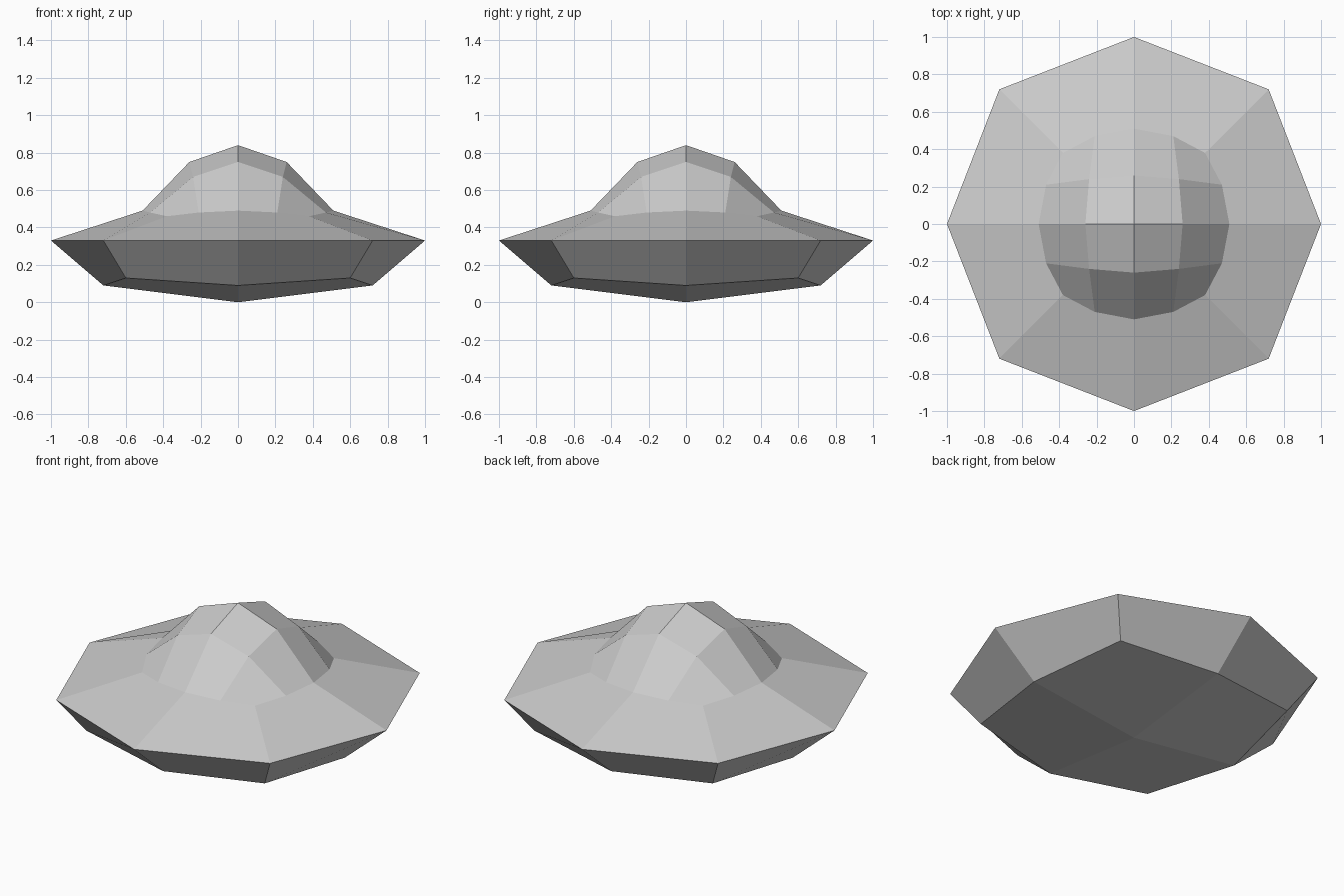
import bpy
import bmesh
from math import pi
from mathutils import Matrix, Vector

cube = bpy.data.objects.get("Cube")
if cube:
    bpy.data.objects.remove(cube, do_unlink=True)

grey = bpy.data.materials.new("light_grey")
grey.use_nodes = True
colour = (0.6, 0.6, 0.6, 1)
grey.diffuse_color = colour
grey.node_tree.nodes["Principled BSDF"].inputs["Base Color"].default_value = colour

# Key points of one quarter: from the +x axis, past the diagonal, to the +y axis
points = {
    "keel": (0, 0, 0),
    "base_x": (0.72, 0, 0.09), "base_corner": (0.6, 0.6, 0.13),
    "rim_x": (1, 0, 0.33), "rim_corner": (0.72, 0.72, 0.33),
    "foot_x": (0.51, 0, 0.49), "foot_side_x": (0.47, 0.21, 0.48),
    "foot_corner": (0.38, 0.38, 0.46),
    "cap_x": (0.26, 0, 0.75), "cap_corner": (0.24, 0.24, 0.67),
    "peak": (0, 0, 0.84),
}
# The other side of the diagonal swaps x and y
for name, (x, y, z) in list(points.items()):
    if name.endswith("_x"):
        points[name[:-1] + "y"] = (y, x, z)


def quarter_turned(name, faces):
    """Repeat the faces of one quarter around the vertical axis and weld them."""
    bm = bmesh.new()
    for turn in range(4):
        spin = Matrix.Rotation(turn * pi / 2, 3, 'Z')
        for face in faces:
            bm.faces.new([bm.verts.new(spin @ Vector(points[p])) for p in face.split()])
    bmesh.ops.remove_doubles(bm, verts=bm.verts, dist=0.001)
    mesh = bpy.data.meshes.new(name)
    bm.to_mesh(mesh)
    bm.free()
    mesh.materials.append(grey)
    obj = bpy.data.objects.new(name, mesh)
    bpy.context.collection.objects.link(obj)
    return obj


# Saucer: shallow underside, flared sides and sloping upper deck
quarter_turned("saucer_hull", [
    "keel base_y base_corner base_x",
    "base_x base_corner rim_corner rim_x",
    "base_corner base_y rim_y rim_corner",
    "rim_x rim_corner foot_corner foot_side_x foot_x",
    "rim_corner rim_y foot_y foot_side_y foot_corner",
])

# Faceted dome rising from the deck
quarter_turned("dome", [
    "foot_x foot_side_x cap_corner cap_x",
    "foot_side_x foot_corner foot_side_y cap_corner",
    "foot_side_y foot_y cap_y cap_corner",
    "peak cap_x cap_corner cap_y",
])
